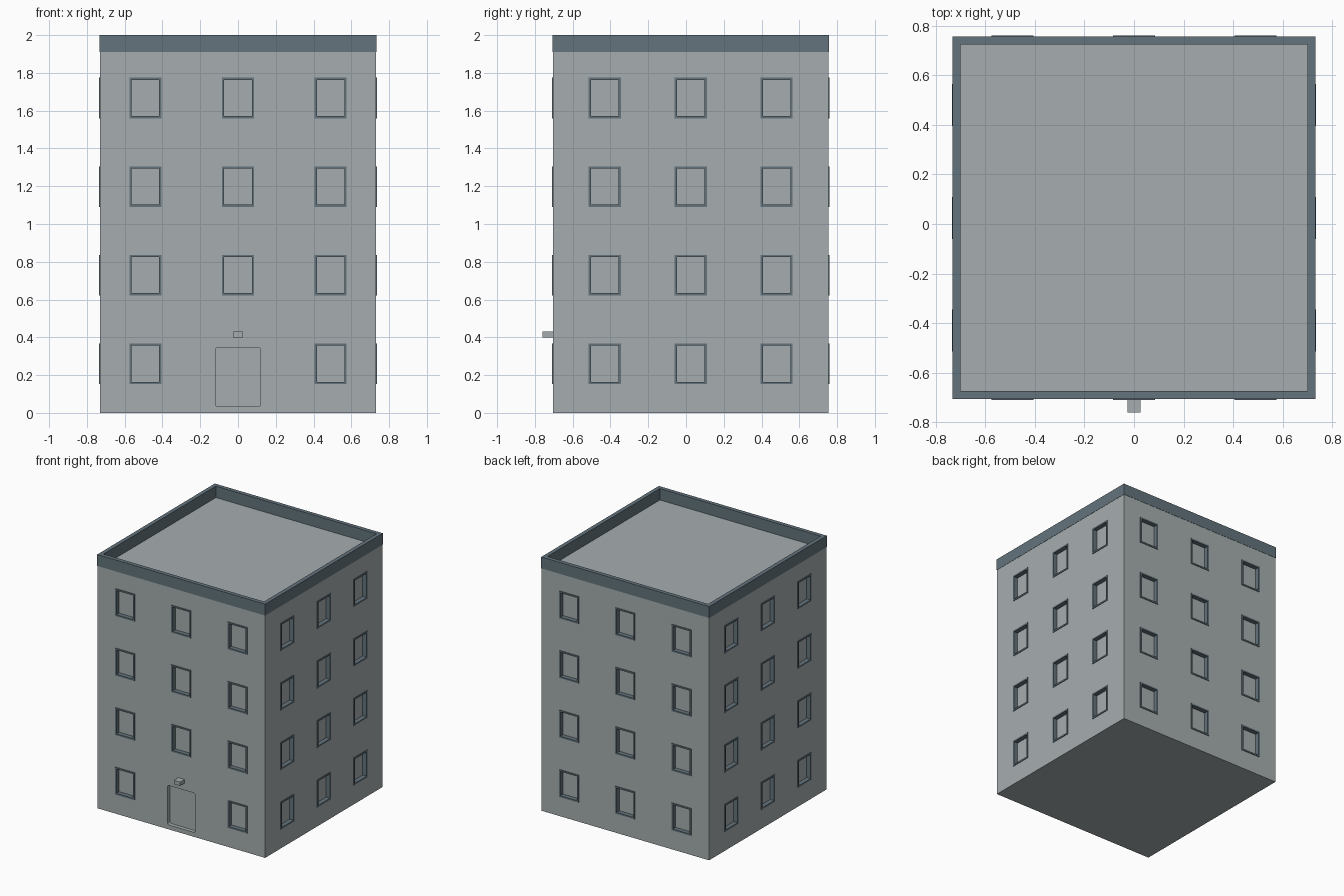
import bpy, bmesh, math
from mathutils import Matrix, Vector

if "Cube" in bpy.data.objects:
    bpy.data.objects.remove(bpy.data.objects["Cube"])

HX, Y0, Y1 = 0.73, -0.705, 0.755       # wall planes
YC = (Y0 + Y1) / 2
ROOF, TOP = 1.91, 2.0
W, H = 0.17, 0.215                     # window outer size
DEPTH, PROUD, RIM = 0.03, 0.005, 0.012
ROWS = [0.26 + 0.469 * i for i in range(4)]


def material(name, rgb):
    m = bpy.data.materials.new(name)
    m.diffuse_color = (*rgb, 1)
    m.use_nodes = True
    m.node_tree.nodes["Principled BSDF"].inputs["Base Color"].default_value = m.diffuse_color
    return m


STONE = material("pale_grey", (0.381, 0.423, 0.428))
SLATE = material("slate_grey", (0.127, 0.174, 0.205))


def add_box(bm, lo, hi, mat=None):
    lo, hi = Vector(lo), Vector(hi)
    m = Matrix.Translation((lo + hi) / 2) @ Matrix.Diagonal((*(hi - lo), 1))
    return bmesh.ops.create_cube(bm, size=1, matrix=(mat or Matrix()) @ m)["verts"]


def add_ring(bm, outer, inner, a, b, mat=None):
    """Rectangular tube: outer/inner are half sizes, a..b is its depth range."""
    corners = [(-1, -1), (1, -1), (1, 1), (-1, 1)]
    loops = [[bm.verts.new((mat or Matrix()) @ Vector((sx * s[0], sy * s[1], d)))
              for sx, sy in corners]
             for s, d in ((outer, a), (outer, b), (inner, b), (inner, a))]
    for k in range(4):
        p, q = loops[k], loops[(k + 1) % 4]
        for i in range(4):
            j = (i + 1) % 4
            bm.faces.new((p[i], p[j], q[j], q[i]))


def finish(name, bm, mat):
    bmesh.ops.recalc_face_normals(bm, faces=bm.faces[:])
    me = bpy.data.meshes.new(name)
    bm.to_mesh(me)
    bm.free()
    me.materials.append(mat)
    ob = bpy.data.objects.new(name, me)
    bpy.context.collection.objects.link(ob)
    return ob


# Wall frames: local x along wall, local y up, local z outward
def wall_matrix(angle, dist):
    return (Matrix.Translation((0, YC, 0)) @ Matrix.Rotation(angle, 4, 'Z')
            @ Matrix.Translation((0, -dist, 0)) @ Matrix.Rotation(math.pi / 2, 4, 'X'))


HY = (Y1 - Y0) / 2
WALLS = [(wall_matrix(0, HY), 0.49), (wall_matrix(math.pi / 2, HX), 0.455),
         (wall_matrix(math.pi, HY), 0.49), (wall_matrix(-math.pi / 2, HX), 0.455)]

# Window openings and the frames lining them
cut, frames = bmesh.new(), bmesh.new()
for w, (base, step) in enumerate(WALLS):
    for r, z in enumerate(ROWS):
        for c in (-1, 0, 1):
            if w == 0 and r == 0 and c == 0:
                continue               # the door takes this place
            m = base @ Matrix.Translation((c * step, z, 0))
            add_box(cut, (-W / 2 + .002, -H / 2 + .002, -DEPTH),
                    (W / 2 - .002, H / 2 - .002, 0.05), m)
            add_ring(frames, (W / 2, H / 2), (W / 2 - RIM, H / 2 - RIM),
                     -DEPTH - 0.002, PROUD, m)
finish("window_frames", frames, SLATE)

# Door recess with slightly rounded corners
verts = add_box(cut, (-0.12, Y0 - 0.05, 0.035), (0.12, Y0 + DEPTH, 0.345))
edges = {e for v in verts for e in v.link_edges
         if abs(e.verts[0].co.y - e.verts[1].co.y) > 0.01}
bmesh.ops.bevel(cut, geom=list(edges), offset=0.012, segments=3,
                profile=0.5, affect='EDGES')
cutter = finish("opening_cutter", cut, STONE)
cutter.hide_render = True
cutter.hide_viewport = True

# Main block
bm = bmesh.new()
add_box(bm, (-HX, Y0, 0), (HX, Y1, ROOF))
walls = finish("building_walls", bm, STONE)
mod = walls.modifiers.new("openings", 'BOOLEAN')
mod.operation = 'DIFFERENCE'
mod.solver = 'EXACT'
mod.object = cutter

# Roof parapet
bm = bmesh.new()
add_ring(bm, (HX + 0.002, HY + 0.002), (HX - 0.03, HY - 0.03), ROOF, TOP,
         Matrix.Translation((0, YC, 0)))
finish("roof_parapet", bm, SLATE)

# Lamp above the door
bm = bmesh.new()
add_box(bm, (-0.027, -0.76, 0.40), (0.027, Y0 + 0.002, 0.43))
finish("door_lamp", bm, STONE)
